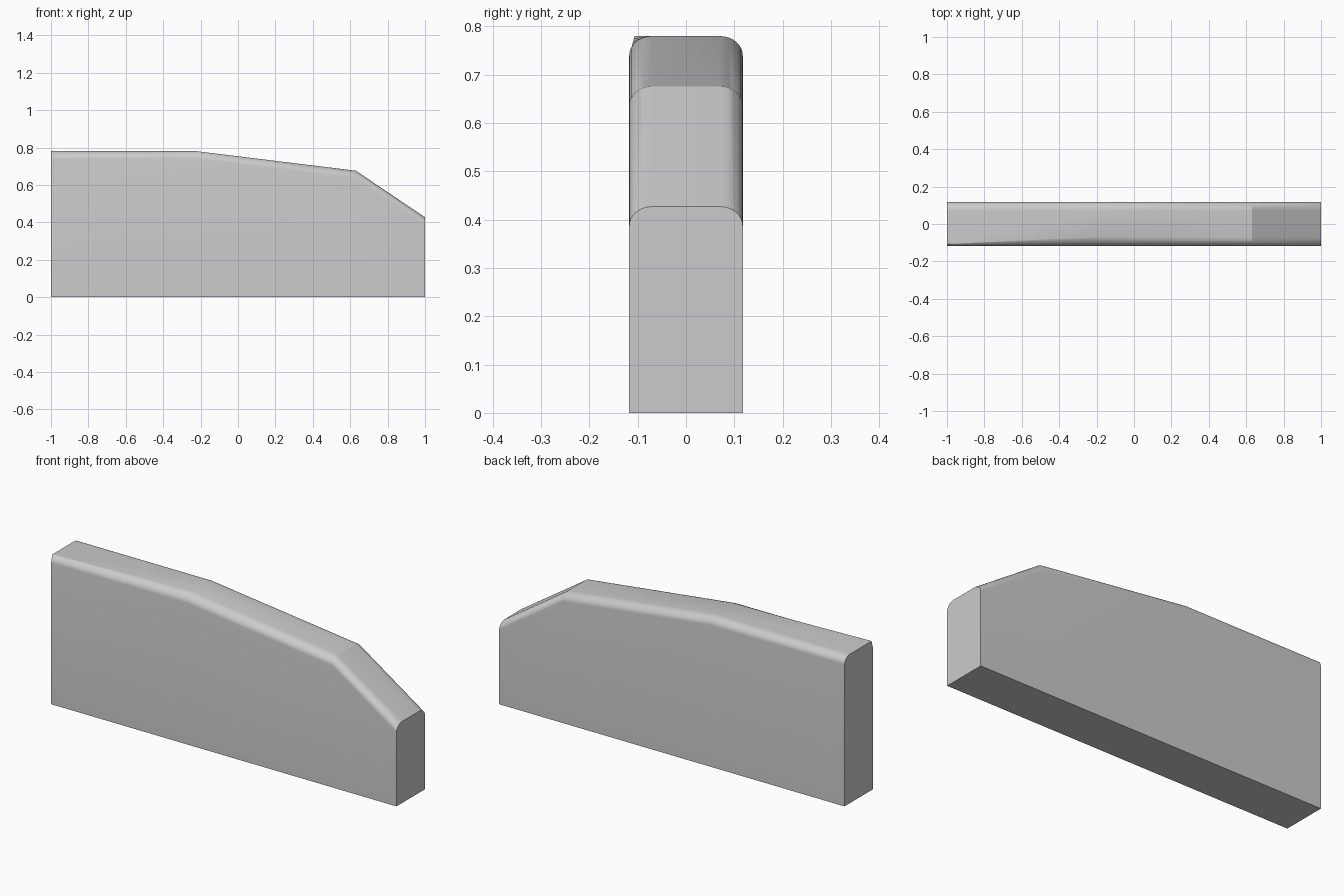
import bpy, bmesh, math

if "Cube" in bpy.data.objects:
    bpy.data.objects.remove(bpy.data.objects["Cube"])

HALF = 0.1175   # half thickness
RY, RZ = 0.047, 0.04   # rounding of the upper edges
STEPS = 8

# Stations along the length: x, top height
stations = [(-1, 0.78), (-0.22, 0.78), (0.63, 0.676), (1, 0.427)]


def section(x, top, pinched):
    """Upright cross-section with rounded top corners."""
    pts = [(x, -HALF, 0)]
    for i in range(STEPS + 1):
        a = math.pi / 2 * i / STEPS
        if pinched:   # nearly sharp front corner, straight bevel
            t = i / STEPS
            pts.append((x, -HALF + 0.011 * t, top - RZ * (1 - t)))
        else:
            pts.append((x, -HALF + RY * (1 - math.cos(a)), top - RZ * (1 - math.sin(a))))
    for i in range(STEPS, -1, -1):
        a = math.pi / 2 * i / STEPS
        pts.append((x, HALF - RY * (1 - math.cos(a)), top - RZ * (1 - math.sin(a))))
    pts.append((x, HALF, 0))
    return pts


# Panel body lofted through the stations
bm = bmesh.new()
rings = [[bm.verts.new(p) for p in section(x, top, k == 0)]
         for k, (x, top) in enumerate(stations)]
n = len(rings[0])
for a, b in zip(rings, rings[1:]):
    for i in range(n):
        j = (i + 1) % n
        bm.faces.new((a[i], a[j], b[j], b[i]))
bm.faces.new(rings[0])
bm.faces.new(rings[-1])
bmesh.ops.recalc_face_normals(bm, faces=bm.faces)

mesh = bpy.data.meshes.new("side_panel")
bm.to_mesh(mesh)
bm.free()
panel = bpy.data.objects.new("side_panel", mesh)
bpy.context.collection.objects.link(panel)
bpy.context.view_layer.objects.active = panel
panel.select_set(True)
bpy.ops.object.shade_smooth_by_angle(angle=math.radians(25))
